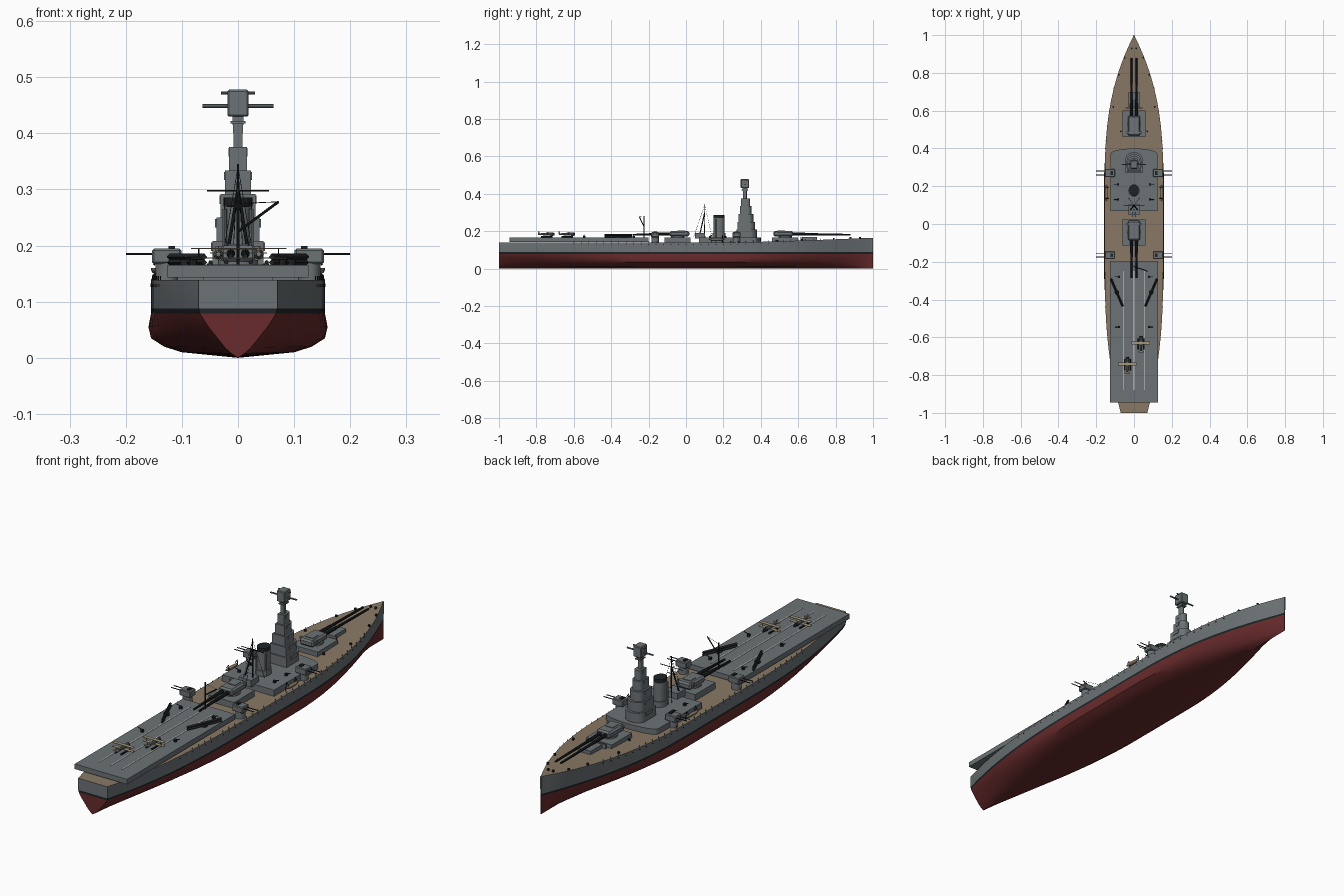
import bpy, bmesh, math
from mathutils import Vector, Matrix

cube = bpy.data.objects.get("Cube")
if cube:
    bpy.data.objects.remove(cube, do_unlink=True)


def material(name, red, green, blue):
    mat = bpy.data.materials.new(name)
    mat.use_nodes = True
    colour = (red, green, blue, 1)
    mat.diffuse_color = colour
    mat.node_tree.nodes["Principled BSDF"].inputs["Base Color"].default_value = colour
    return mat


grey = material("steel grey", .15, .17, .18)
dark = material("black steel", .014, .017, .019)
red = material("hull red", .14, .024, .025)
wood = material("deck wood", .25, .19, .13)
white = material("white paint", .75, .75, .72)
canvas = material("canvas tan", .38, .31, .2)


def finish(name, bm, *mats, smooth=False):
    bmesh.ops.recalc_face_normals(bm, faces=bm.faces)
    mesh = bpy.data.meshes.new(name)
    bm.to_mesh(mesh)
    bm.free()
    obj = bpy.data.objects.new(name, mesh)
    bpy.context.collection.objects.link(obj)
    for mat in mats:
        mesh.materials.append(mat)
    if smooth:
        bpy.ops.object.select_all(action="DESELECT")
        obj.select_set(True)
        bpy.context.view_layer.objects.active = obj
        bpy.ops.object.shade_smooth_by_angle(angle=math.radians(35))
    return obj


def box(name, mat, centre, size, bevel=0):
    bm = bmesh.new()
    bmesh.ops.create_cube(bm, size=1, matrix=Matrix.Translation(centre) @ Matrix.Diagonal((*size, 1)))
    if bevel:
        bmesh.ops.bevel(bm, geom=bm.edges[:], offset=bevel, segments=1, affect="EDGES")
    return finish(name, bm, mat)


def add_rod(bm, start, end, r1, r2=None, sides=8):
    start, end = Vector(start), Vector(end)
    axis = end - start
    turn = axis.to_track_quat("Z", "Y").to_matrix().to_4x4()
    bmesh.ops.create_cone(bm, cap_ends=True, segments=sides, radius1=r1, radius2=r1 if r2 is None else r2,
                          depth=axis.length, matrix=Matrix.Translation((start + end) / 2) @ turn)


def rod(name, mat, start, end, r1, r2=None, sides=8):
    bm = bmesh.new()
    add_rod(bm, start, end, r1, r2, sides)
    return finish(name, bm, mat, smooth=True)


def round_house(name, mat, half, back, front, low, high, nose):
    """Upright block with a rounded front end."""
    bm = bmesh.new()
    points = [(half, back)]
    for i in range(13):
        a = math.pi * i / 12
        points.append((half * math.cos(a), front - nose + nose * math.sin(a)))
    points.append((-half, back))
    face = bm.faces.new([bm.verts.new((x, y, low)) for x, y in points])
    top = bmesh.ops.extrude_face_region(bm, geom=[face])["geom"]
    bmesh.ops.translate(bm, vec=(0, 0, high - low), verts=[v for v in top if isinstance(v, bmesh.types.BMVert)])
    return finish(name, bm, mat)


# Hull lines: half width and deck height along the length
def half_width(y):
    if y > .2:
        return max(.155 * (1 - ((y - .2) / .8) ** 2.7), .003)
    return .155 - .085 * max(0, (-.2 - y) / .8) ** 2.6


def deck_z(y):
    return .139 + .026 * max(0, (y - .2) / .8) ** 1.3


FULL = [(1, .088), (1, .079), (1.03, .055), (1, .035), (.85, .02), (.65, .01), (0, 0)]
FINE = [(1, .088), (.97, .079), (.75, .055), (.52, .035), (.33, .018), (.17, .008), (0, 0)]


def hull_ring(bm, y):
    b, t = half_width(y), max(0, (abs(y) - .2) / .8)
    pinch = 1 - .25 * t * t if y > 0 else 1
    side = [(b, deck_z(y))]
    for (xf, z), (xv, zv) in zip(FULL, FINE):
        k = t ** 1.5
        side.append((b * pinch * (xf + (xv - xf) * k), z + (zv - z) * k))
    points = side + [(-x, z) for x, z in side[-2::-1]]
    return [bm.verts.new((x, y, z)) for x, z in points]


bm = bmesh.new()
count = 40
rings = [hull_ring(bm, -math.cos(math.pi * i / count)) for i in range(count + 1)]
n = len(rings[0])


def band(i):
    return min(i, n - 2 - i, 2)


for a, b in zip(rings, rings[1:]):
    for i in range(n - 1):
        bm.faces.new((a[i], a[i + 1], b[i + 1], b[i])).material_index = band(i)
    bm.faces.new((a[0], b[0], b[-1], a[-1])).material_index = 3
for ring in (rings[0], rings[-1]):
    for i in range(n // 2):
        corners = dict.fromkeys((ring[i], ring[i + 1], ring[n - 2 - i], ring[n - 1 - i]))
        bm.faces.new(list(corners)).material_index = band(i)
finish("hull", bm, grey, dark, red, wood, smooth=True)

# Portholes and deck edge fittings
bm = bmesh.new()
for i in range(34):
    y = -.6 + i * .04
    for s in (-1, 1):
        x = s * half_width(y)
        add_rod(bm, (x * .97, y, deck_z(y) - .01), (x + s * .001, y, deck_z(y) - .01), .0025, sides=6)
        add_rod(bm, (x * .98, y, deck_z(y)), (x * .98, y, deck_z(y) + .007), .001, sides=4)
finish("portholes_and_stanchions", bm, dark)
bm = bmesh.new()
for x, y in ((.08, .79), (.012, .93), (.05, .88), (.07, .49), (.11, .62)):
    for s in (-1, 1):
        add_rod(bm, (s * x, y, deck_z(y)), (s * x, y, deck_z(y) + .008), .005)
finish("bollards", bm, dark)

# Aircraft deck with painted lines
box("flight_deck", grey, (0, -.572, .154), (.252, .745, .022))
for x in (-.057, 0, .057):
    box("deck_line", white, (x, -.565, .1655), (.004, .63, .002))

# Superstructure and stepped tower
round_house("deckhouse", grey, .125, .07, .4, .137, .166, .03)
half, low = .045, .166
for half, back, front in ((.045, .27, .38), (.038, .275, .37), (.031, .28, .36),
                          (.023, .288, .35), (.016, .295, .342), (.008, .305, .325)):
    round_house("tower_level", grey, half, back, front, low, low + .042, half * .8)
    box("tower_gallery", grey, (0, (back + front) / 2 - .005, low + .032), (half * 2.15, half, .015))
    low += .042
box("tower_platform", grey, (0, .315, .42), (.026, .035, .005))
box("tower_head", grey, (0, .315, .454), (.038, .045, .048), .003)
box("tower_neck", grey, (0, .315, .425), (.02, .025, .02))
rod("main_rangefinder", grey, (-.063, .315, .449), (.063, .315, .449), .0035)
rod("upper_rangefinder", grey, (-.03, .32, .472), (.03, .32, .472), .003)

# Funnel with black cap and pipes
for name, mat, low, high, r in (("funnel", grey, .16, .272, .029), ("funnel_cap", dark, .27, .286, .03),
                                ("funnel_base", grey, .16, .19, .034)):
    funnel = rod(name, mat, (0, 0, low), (0, 0, high), r, sides=24)
    funnel.scale.x = .85
    funnel.location.y = .177
for s in (-1, 1):
    rod("funnel_pipe", grey, (s * .024, .16, .166), (s * .024, .16, .265), .004)

# Tripod mast with yard and rigging
box("mast_house", grey, (0, .075, .176), (.06, .055, .03))
top = (0, .1, .3)
rod("mast_pole", dark, (0, .1, .166), (0, .1, .345), .003, .0015)
for s in (-1, 1):
    rod("mast_leg", dark, (s * .022, .07, .166), top, .003)
    rod("mast_wire", dark, (s * .03, .14, .166), (0, .1, .34), .0007, sides=4)
    rod("mast_stay", dark, (s * .01, .04, .166), (0, .1, .34), .0007, sides=4)
rod("mast_yard", dark, (-.055, .1, .298), (.055, .1, .298), .0015)
rod("mast_lower_yard", dark, (-.02, .1, .27), (.02, .1, .27), .0015)

# Aircraft crane
rod("crane_post", dark, (0, -.225, .16), (0, -.225, .28), .0025)
rod("crane_boom", dark, (0, -.225, .225), (.072, -.25, .278), .0025)
rod("crane_wire", dark, (0, -.225, .275), (.072, -.25, .278), .0007, sides=4)


# Main gun turrets
def main_turret(y, aim, tip):
    base = deck_z(y)
    box("turret_base", grey, (0, y, (base + .162) / 2), (.124, .14, .17 - base))
    rod("barbette", grey, (0, y, .16), (0, y, .174), .036, sides=20)
    box("turret", grey, (0, y - aim * .01, .186), (.066, .105, .029), .007)
    box("turret_roof", grey, (0, y - aim * .02, .2), (.035, .04, .006))
    box("turret_rangefinder", grey, (0, y - aim * .045, .195), (.08, .01, .009))
    for s in (-1, 1):
        breech = (s * .013, y + aim * .035, .186)
        middle = (s * .013, y + aim * .13, .184)
        rod("gun_sleeve", dark, breech, middle, .008, .007, 10)
        rod("gun_barrel", dark, middle, (s * .013, tip, .181), .006, .0045, 10)


main_turret(.53, 1, .88)
main_turret(-.045, -1, -.285)
box("forward_hatch", grey, (0, .66, .158), (.06, .08, .02))
box("breakwater", grey, (0, .615, .16), (.09, .006, .02))

# Secondary turrets, light guns, boats and catapults on both sides
for s in (-1, 1):
    for y in (.27, -.165):
        rod("side_turret_ring", grey, (s * .127, y, .138), (s * .127, y, .17), .02, sides=16)
        box("side_turret", grey, (s * .127, y, .181), (.052, .042, .027), .003)
        box("side_turret_sight", dark, (s * .118, y, .197), (.012, .02, .005))
        for shift in (-.01, .01):
            rod("side_gun", dark, (s * .15, y + shift, .185), (s * .2, y + shift, .185), .002)
    for x, y in ((.085, .21), (.085, .13), (.08, -.28), (.08, -.545)):
        rod("light_gun_mount", dark, (s * x, y, .162), (s * x, y, .175), .007)
        rod("light_gun", dark, (s * x, y, .174), (s * (x + .02), y, .18), .0018)
    bm = bmesh.new()
    bmesh.ops.create_uvsphere(bm, u_segments=12, v_segments=8, radius=1, matrix=Matrix.Translation(
        (s * .146, .165, .158)) @ Matrix.Diagonal((.009, .042, .009, 1)))
    bmesh.ops.bisect_plane(bm, geom=bm.verts[:] + bm.edges[:] + bm.faces[:], plane_co=(0, 0, .16),
                           plane_no=(0, 0, 1), clear_outer=True)
    bmesh.ops.holes_fill(bm, edges=[e for e in bm.edges if e.is_boundary])
    finish("lifeboat", bm, wood, smooth=True)
    for y in (.135, .195):
        rod("davit", dark, (s * .135, y, .138), (s * .14, y, .18), .0015)
        rod("davit_arm", dark, (s * .14, y, .18), (s * .15, y, .165), .0015)
    for z in (.17, .18):
        rod("catapult_rail", dark, (s * .06, -.435, z), (s * .122, -.29, z), .0055, sides=4)
    rod("catapult_pivot", dark, (s * .091, -.362, .16), (s * .091, -.362, .175), .012, sides=12)

# Parked seaplanes
for x, y in ((-.035, -.745), (.037, -.635)):
    rod("plane_body", grey, (x, y - .045, .184), (x, y + .03, .184), .004, .009, 10)
    rod("plane_engine", dark, (x, y + .03, .184), (x, y + .042, .184), .009, .007, 12)
    for z in (.178, .195):
        box("plane_wing", canvas, (x, y + .005, z), (.098, .016, .002))
    box("plane_tail", canvas, (x, y - .042, .187), (.03, .009, .002))
    box("plane_fin", canvas, (x, y - .042, .192), (.002, .009, .012))
    for s in (-1, 1):
        rod("plane_float", dark, (x + s * .014, y - .03, .17), (x + s * .014, y + .03, .17), .004)
        rod("plane_strut", dark, (x + s * .035, y + .005, .178), (x + s * .035, y + .005, .195), .001, sides=4)
